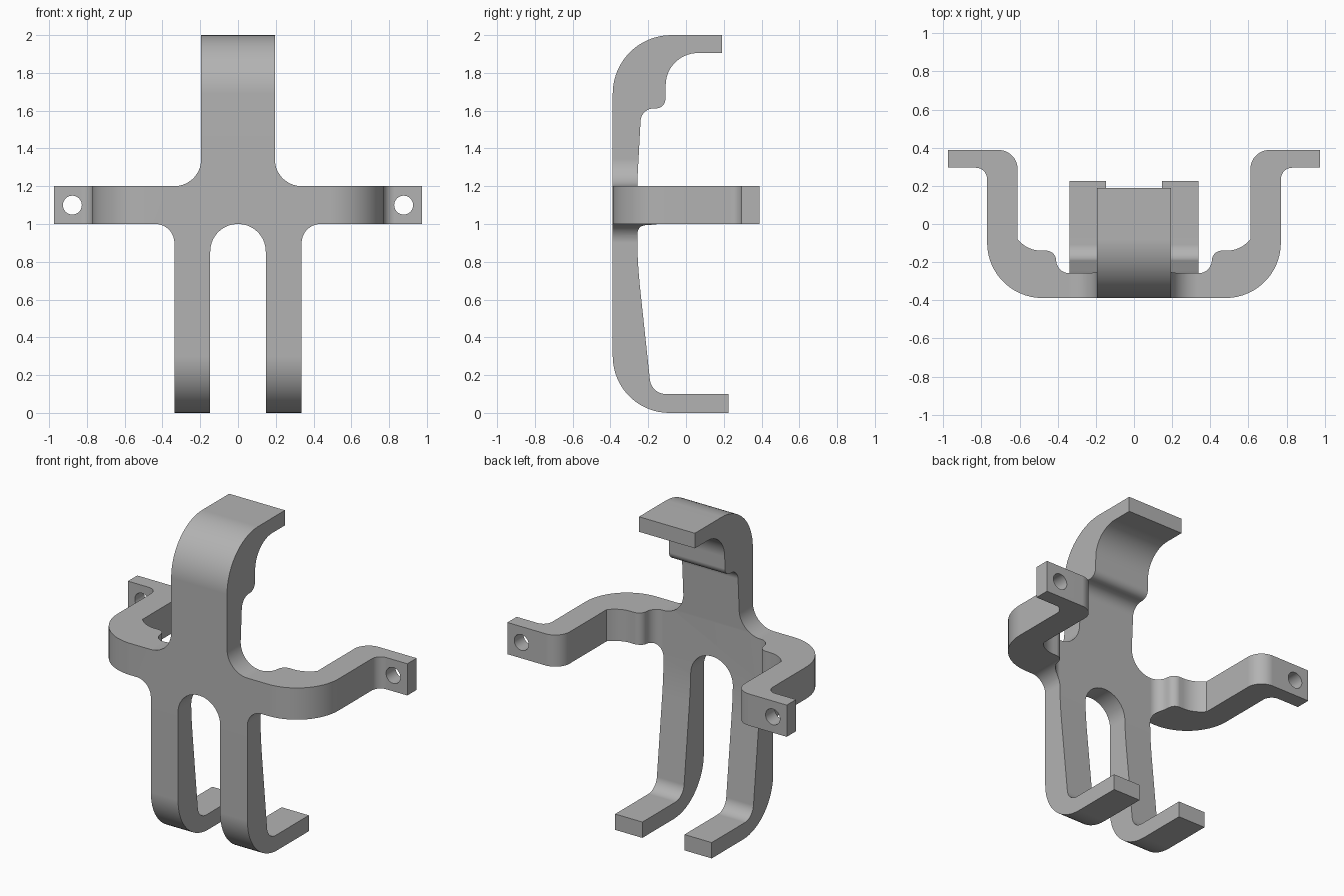
import bpy, bmesh, math
from mathutils import Vector

if "Cube" in bpy.data.objects:
    bpy.data.objects.remove(bpy.data.objects["Cube"], do_unlink=True)

grey = bpy.data.materials.new("plain grey")
grey.use_nodes = True
colour = (0.45, 0.45, 0.45, 1)
grey.diffuse_color = colour
grey.node_tree.nodes["Principled BSDF"].inputs["Base Color"].default_value = colour


def rounded(corners):
    """Turn (u, v, radius) corners into an outline with filleted corners."""
    out = []
    for i, (u, v, r) in enumerate(corners):
        p = Vector((u, v))
        if r == 0:
            out.append(p)
            continue
        a = (Vector(corners[i - 1][:2]) - p).normalized()
        b = (Vector(corners[(i + 1) % len(corners)][:2]) - p).normalized()
        half = a.angle(b) / 2
        middle = (a + b).normalized()
        centre = p + middle * (r / math.sin(half))
        # Sweep about the corner's axis, from one tangent point to the other
        across = (b - a).normalized()
        sweep = math.pi / 2 - half
        steps = max(3, round(2 * sweep / math.radians(6)))
        for k in range(steps + 1):
            t = sweep * (2 * k / steps - 1)
            out.append(centre + (across * math.sin(t) - middle * math.cos(t)) * r)
    return out


def mirrored(half):
    """Complete a half outline with its reflection across u = 0."""
    return half + [(-u, v, r) for u, v, r in reversed(half)]


def prism(name, outline, place, low, high):
    """Extrude an outline between two depths; place maps (u, v, depth) to xyz."""
    bm = bmesh.new()
    rims = [[bm.verts.new(place(p[0], p[1], d)) for p in outline] for d in (low, high)]
    for rim in rims:
        bm.faces.new(rim)
    for i in range(len(outline)):
        bm.faces.new((rims[0][i - 1], rims[0][i], rims[1][i], rims[1][i - 1]))
    bmesh.ops.recalc_face_normals(bm, faces=bm.faces[:])
    mesh = bpy.data.meshes.new(name)
    bm.to_mesh(mesh)
    bm.free()
    mesh.materials.append(grey)
    obj = bpy.data.objects.new(name, mesh)
    bpy.context.scene.collection.objects.link(obj)
    return obj


def combine(target, other, operation):
    mod = target.modifiers.new("combine", "BOOLEAN")
    mod.operation, mod.solver, mod.object = operation, "EXACT", other
    bpy.context.view_layer.objects.active = target
    bpy.ops.object.modifier_apply(modifier=mod.name)
    bpy.data.objects.remove(other, do_unlink=True)


def from_side(u, v, d):
    return (d, u, v)


def from_top(u, v, d):
    return (u, v, d)


def from_front(u, v, d):
    return (u, d, v)


FRONT, INNER = -0.388, -0.258

# Spine: hooked neck at the top, feet at the bottom
spine = rounded([
    (0.19, 2, 0), (FRONT, 2, 0.31), (FRONT, 0, 0.3), (0.225, 0, 0),
    (0.225, 0.1, 0), (-0.183, 0.1, 0.085), (INNER, 0.8, 2.4), (INNER, 1.22, 0),
    (-0.237, 1.612, 0.07), (-0.11, 1.612, 0.05), (-0.104, 1.905, 0.17), (0.19, 1.905, 0)])
bracket = prism("bracket", spine, from_side, -0.36, 0.36)

# Side arms: forward bend, inner bump and end tabs
outer_edge = [(0.77, FRONT, 0.29), (0.77, 0.295, 0.06), (0.975, 0.295, 0), (0.975, 0.388, 0)]
inner_edge = [(0.61, 0.388, 0.1), (0.61, -0.08, 0), (0.555, -0.14, 0.16),
              (0.415, -0.14, 0.05), (0.4, INNER, 0.07)]
arms = prism("arms", rounded(mirrored(outer_edge + inner_edge)), from_top, 0.85, 1.4)
combine(bracket, arms, "UNION")

# Front outline: neck, arms, two legs and the arched slot between them
front = [(0.195, 2.1, 0), (0.195, 1.2, 0.143), (1.1, 1.2, 0), (1.1, 1, 0),
         (0.337, 1, 0.1), (0.337, -0.1, 0), (0.147, -0.1, 0), (0.147, 1, 0.146)]
outline = prism("front_outline", rounded(mirrored(front)), from_front, -0.6, 0.6)
combine(bracket, outline, "INTERSECT")

# Screw holes in the end tabs
for side in (-1, 1):
    ring = [(side * 0.877 + 0.05 * math.cos(math.tau * k / 40),
             1.1 + 0.05 * math.sin(math.tau * k / 40)) for k in range(40)]
    combine(bracket, prism("hole_cutter", ring, from_front, 0.2, 0.5), "DIFFERENCE")

# Smooth bends with crisp edges
bpy.ops.object.select_all(action="DESELECT")
bracket.select_set(True)
bpy.context.view_layer.objects.active = bracket
bpy.ops.object.shade_smooth_by_angle(angle=math.radians(25))
normals = bracket.modifiers.new("even_normals", "WEIGHTED_NORMAL")
normals.keep_sharp = True
